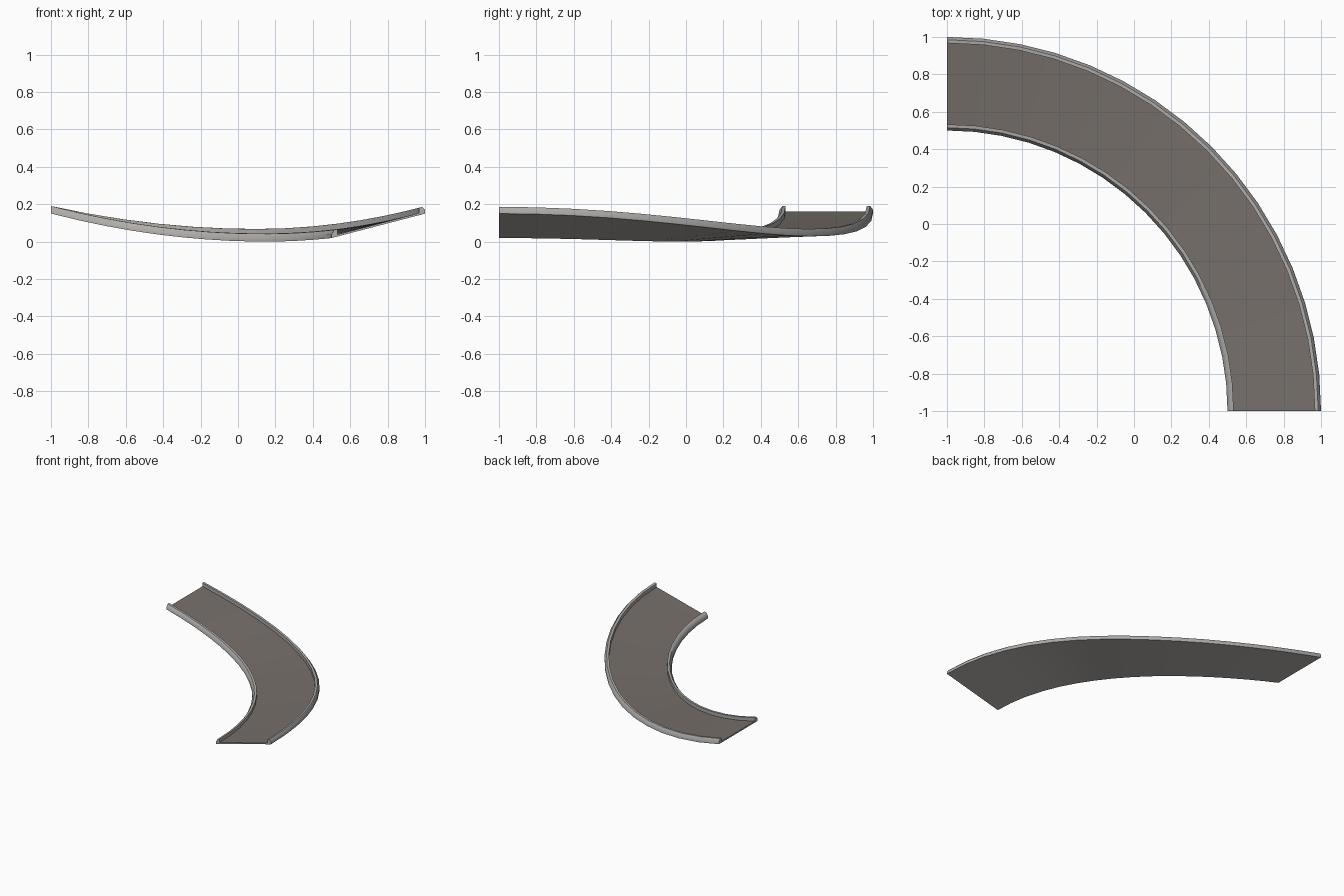
import bpy, bmesh, math

if "Cube" in bpy.data.objects:
    bpy.data.objects.remove(bpy.data.objects["Cube"])

SEG = 16            # steps around the quarter turn
R_IN, R_OUT = 1.5, 2.0
CX = CY = -1.0      # centre of the turn


def material(name, rgb):
    m = bpy.data.materials.new(name)
    m.diffuse_color = (*rgb, 1)
    m.use_nodes = True
    m.node_tree.nodes["Principled BSDF"].inputs["Base Color"].default_value = m.diffuse_color
    return m


asphalt = material("warm grey deck", (0.182, 0.161, 0.145))
concrete = material("light grey concrete", (0.43, 0.415, 0.40))


def dip(x, low, mid, left, right):
    """Sagging curve with its lowest point at mid."""
    return low + (left if x < mid else right) * (x - mid) ** 2


def place(r, h, a):
    """Point at radius r, height h above the banked base, angle a."""
    c = math.cos(a)
    zi = dip(CX + R_IN * c, 0.0, 0.15, 0.1135, 0.155)
    zo = dip(CX + R_OUT * c, 0.028, 0.10, 0.101, 0.15)
    t = (r - R_IN) / (R_OUT - R_IN)
    return (CX + r * c, CY + r * math.sin(a), zi + (zo - zi) * t + h)


def sweep(name, profile, mats, rule=None):
    """Sweep a closed profile of (radius, height) along the turn."""
    bm = bmesh.new()
    rings = [[bm.verts.new(place(r, h, math.pi / 2 * i / SEG)) for r, h in profile]
             for i in range(SEG + 1)]
    n = len(profile)
    for a, b in zip(rings, rings[1:]):
        for j in range(n):
            k = (j + 1) % n
            bm.faces.new((a[j], a[k], b[k], b[j]))
    bm.faces.new(rings[0])
    bm.faces.new(rings[-1])
    bmesh.ops.recalc_face_normals(bm, faces=bm.faces)
    if rule:
        for f in bm.faces:
            f.material_index = rule(f)
    me = bpy.data.meshes.new(name)
    bm.to_mesh(me)
    bm.free()
    for m in mats:
        me.materials.append(m)
    ob = bpy.data.objects.new(name, me)
    bpy.context.collection.objects.link(ob)
    bpy.context.view_layer.objects.active = ob
    ob.select_set(True)
    bpy.ops.object.shade_smooth_by_angle(angle=math.radians(45))
    ob.select_set(False)


# Deck: banked, sagging floor on a light concrete underside
sweep("deck", [(1.533, 0.0), (1.967, 0.0), (1.967, 0.011), (1.533, 0.011)],
      [asphalt, concrete], lambda f: 0 if f.normal.z > 0.5 else 1)

# Rails: chamfered on the outward side, mirrored for the inner edge
rail = [(0.0, 0.0), (0.0, 0.02), (0.015, 0.04), (0.033, 0.04), (0.033, 0.0)]
for name, edge, sign in (("inner_rail", R_IN, 1), ("outer_rail", R_OUT, -1)):
    sweep(name, [(edge + sign * d, h) for d, h in rail], [concrete])
